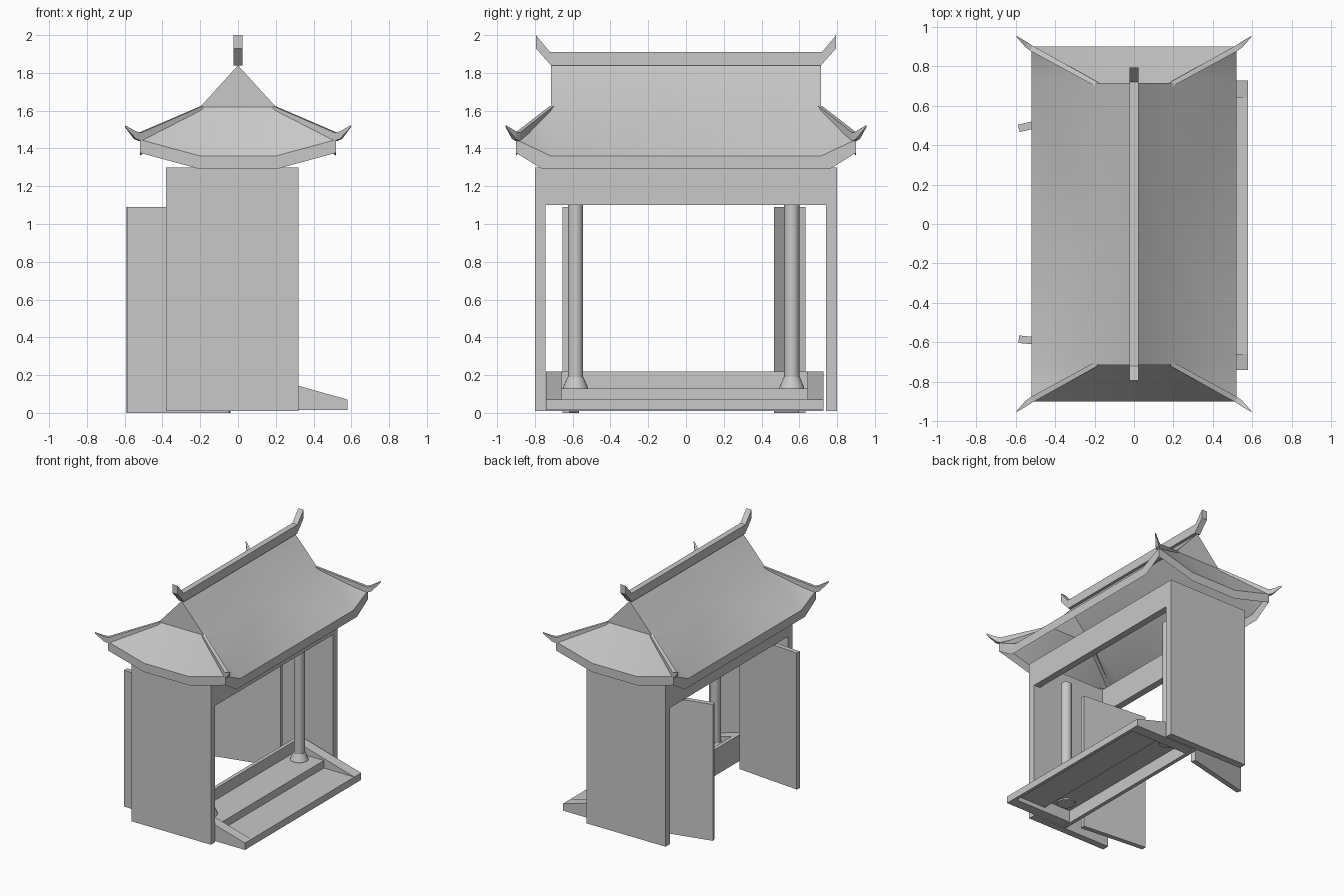
import bpy, bmesh, math
from mathutils import Matrix, Vector

if "Cube" in bpy.data.objects:
    bpy.data.objects.remove(bpy.data.objects["Cube"])

stone = bpy.data.materials.new("plain_grey")
stone.use_nodes = True
grey = (0.58, 0.58, 0.58, 1)
stone.diffuse_color = grey
stone.node_tree.nodes["Principled BSDF"].inputs["Base Color"].default_value = grey


def finish(name, bm, smooth=False):
    """Turn a bmesh into a named object."""
    mesh = bpy.data.meshes.new(name)
    bm.to_mesh(mesh)
    bm.free()
    mesh.materials.append(stone)
    ob = bpy.data.objects.new(name, mesh)
    bpy.context.collection.objects.link(ob)
    if smooth:
        bpy.ops.object.select_all(action='DESELECT')
        ob.select_set(True)
        bpy.context.view_layer.objects.active = ob
        bpy.ops.object.shade_smooth_by_angle(angle=math.radians(30))
    return ob


def box(name, x, y, z):
    """Box from (low, high) ranges."""
    bm = bmesh.new()
    size = Matrix.Diagonal((x[1] - x[0], y[1] - y[0], z[1] - z[0], 1))
    mid = Vector((sum(x), sum(y), sum(z))) / 2
    bmesh.ops.create_cube(bm, size=1, matrix=Matrix.Translation(mid) @ size)
    return finish(name, bm)


def prism(name, profile, offset):
    """Extrude a planar outline by an offset vector."""
    bm = bmesh.new()
    face = bm.faces.new([bm.verts.new(p) for p in profile])
    ext = bmesh.ops.extrude_face_region(bm, geom=[face], use_keep_orig=True)
    moved = [v for v in ext["geom"] if isinstance(v, bmesh.types.BMVert)]
    bmesh.ops.translate(bm, verts=moved, vec=offset)
    bmesh.ops.recalc_face_normals(bm, faces=bm.faces)
    return finish(name, bm)


# Side walls and the two lintels joining them
box("front_wall", (-0.38, 0.32), (-0.80, -0.745), (0.01, 1.30))
box("back_wall", (-0.38, 0.32), (0.742, 0.80), (0.01, 1.30))
box("entrance_lintel", (0.265, 0.32), (-0.745, 0.742), (1.10, 1.30))
box("rear_lintel", (-0.38, -0.325), (-0.745, 0.742), (1.10, 1.30))

# Hollow stepped platform
ends = (-0.74, 0.728)
inner = (-0.66, 0.642)
box("platform_lip", (0.555, 0.58), ends, (0.015, 0.07))
box("lower_tread", (0.30, 0.56), inner, (0.05, 0.07))
box("step_riser", (0.29, 0.31), inner, (0.05, 0.13))
box("upper_tread", (0.04, 0.30), inner, (0.11, 0.13))
box("platform_sill", (0.025, 0.055), ends, (0.01, 0.22))
for name, y0, y1 in (("front_curb", ends[0], inner[0]), ("back_curb", inner[1], ends[1])):
    outline = [(0.05, 0.015), (0.05, 0.22), (0.58, 0.07), (0.58, 0.015)]
    prism(name, [(x, y0, z) for x, z in outline], (0, y1 - y0, 0))

# Round columns with flared feet
for name, y in (("front_column", -0.585), ("back_column", 0.56)):
    bm = bmesh.new()
    for r0, r1, z0, z1 in ((0.04, 0.04, 0.18, 1.10), (0.066, 0.042, 0.135, 0.19),
                           (0.066, 0.066, 0.10, 0.135)):
        bmesh.ops.create_cone(bm, cap_ends=True, segments=24, radius1=r0, radius2=r1,
                              depth=z1 - z0,
                              matrix=Matrix.Translation((0.15, y, (z0 + z1) / 2)))
    finish(name, bm, True)

# Two open door leaves, each slightly swung
for name, ya, yb in (("front_door", -0.585, -0.635), ("back_door", 0.485, 0.615)):
    a, b = Vector((-0.585, ya, 0)), Vector((-0.045, yb, 0))
    side = Vector((0, 0, 1)).cross(b - a).normalized() * 0.019
    prism(name, [a - side, b - side, b + side, a + side], (0, 0, 1.09))

# Roof: one quarter, mirrored both ways
ridge_z, hip_z, eave_z, corner_z, rim = 1.84, 1.62, 1.36, 1.447, 0.07
hx, hy, ex, ey = 0.20, 0.715, 0.52, 0.90
hip = (hx, hy, hip_z)
eave = [(ex, 0, eave_z), (ex, hy, eave_z), (ex, ey, corner_z), (hx, ey, eave_z), (0, ey, eave_z)]
patches = [
    [(0, 0, ridge_z), (hx, 0, hip_z), hip, (0, hy, ridge_z)],
    [(hx, 0, hip_z), eave[0], eave[1], hip],
    [hip, eave[1], eave[2]],
    [hip, eave[2], eave[3]],
    [hip, eave[3], eave[4], (0, hy, hip_z)],
    [(0, hy, hip_z), hip, (0, hy, ridge_z)],
]
lower = [Vector(p) - Vector((0, 0, rim)) for p in eave]
lower[1].y = 0.76
for i in range(4):
    patches.append([eave[i], lower[i], lower[i + 1], eave[i + 1]])
bm = bmesh.new()
for sx in (1, -1):
    for sy in (1, -1):
        for patch in patches:
            f = bm.faces.new([bm.verts.new((p[0] * sx, p[1] * sy, p[2])) for p in patch])
            f.normal_update()
            if f.normal.dot(f.calc_center_median() - Vector((0, 0, 1.0))) < 0:
                f.normal_flip()
bmesh.ops.remove_doubles(bm, verts=bm.verts, dist=0.0005)
finish("roof", bm, True)

# Ridge beam with upturned ends
half = [(0.72, 1.91), (0.795, 2.0), (0.795, 1.93), (0.715, 1.84)]
outline = half + [(-y, z) for y, z in reversed(half)]
bm = bmesh.new()
sides = [[bm.verts.new((x, y, z)) for y, z in outline] for x in (-0.023, 0.023)]
n = len(outline)
for i in range(n):
    j = (i + 1) % n
    bm.faces.new((sides[0][i], sides[0][j], sides[1][j], sides[1][i]))
for s in sides:
    bm.faces.new((s[0], s[1], s[2], s[3]))
    bm.faces.new((s[4], s[5], s[6], s[7]))
    bm.faces.new((s[0], s[3], s[4], s[7]))
bmesh.ops.recalc_face_normals(bm, faces=bm.faces)
finish("ridge_beam", bm)

# Hip ridges: top line, bottom line and half width at each station, ending in a point
stations = [
    ((0.19, 0.71), 1.625, 1.59, 0.012),
    ((0.52, 0.892), 1.483, 1.44, 0.014),
    ((0.545, 0.91), 1.49, 1.45, 0.013),
    ((0.597, 0.953), 1.522, 1.512, 0.002),
]
across = Vector((ey - hy, hx - ex, 0)).normalized()
for xname, sx in (("left", 1), ("right", -1)):
    for yname, sy in (("back", 1), ("front", -1)):
        bm = bmesh.new()
        rings = []
        for (x, y), top, bottom, w in stations:
            ring = [Vector((x, y, z)) + across * k
                    for z, k in ((top, -w), (top, w), (bottom, w), (bottom, -w))]
            rings.append([bm.verts.new((p.x * sx, p.y * sy, p.z)) for p in ring])
        for a, b in zip(rings, rings[1:]):
            for i in range(4):
                j = (i + 1) % 4
                bm.faces.new((a[i], a[j], b[j], b[i]))
        bm.faces.new(rings[0])
        bm.faces.new(rings[-1])
        bmesh.ops.recalc_face_normals(bm, faces=bm.faces)
        finish(f"{yname}_{xname}_hip_ridge", bm)
